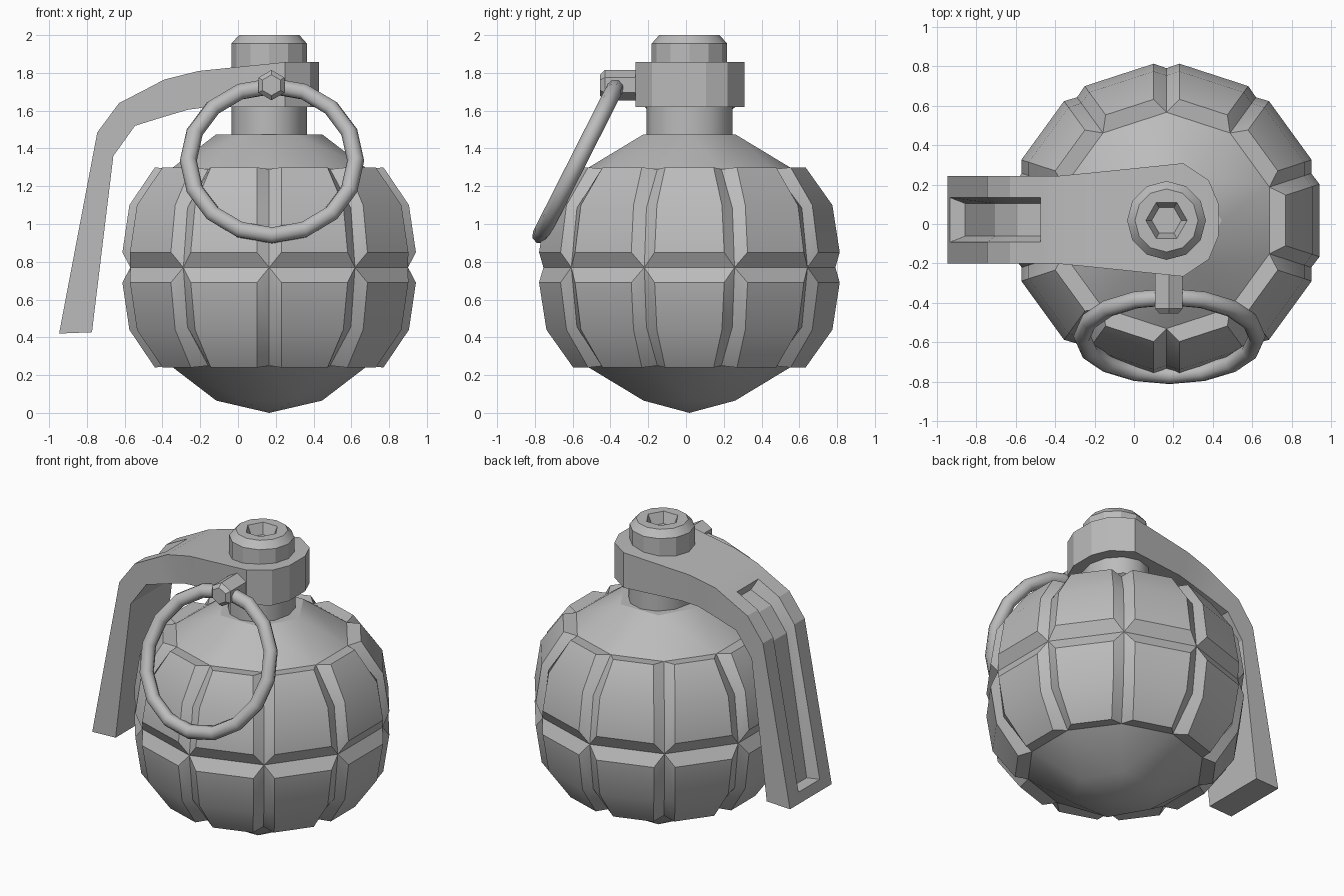
import bpy, bmesh, math
from mathutils import Vector

cube = bpy.data.objects.get("Cube")
if cube:
    bpy.data.objects.remove(cube, do_unlink=True)

CX, CY, MID = 0.165, 0.018, 0.77
metal = bpy.data.materials.new("grey_metal")
metal.use_nodes = True
GREY = (0.5, 0.5, 0.5, 1)
metal.diffuse_color = GREY
metal.node_tree.nodes["Principled BSDF"].inputs["Base Color"].default_value = GREY


def finish(bm, name, loc=(0, 0, 0), angle=30):
    """Clean a bmesh, turn it into a smooth-by-angle object."""
    bmesh.ops.remove_doubles(bm, verts=bm.verts, dist=0.0005)
    bmesh.ops.recalc_face_normals(bm, faces=bm.faces)
    mesh = bpy.data.meshes.new(name)
    bm.to_mesh(mesh)
    bm.free()
    mesh.materials.append(metal)
    ob = bpy.data.objects.new(name, mesh)
    ob.location = loc
    bpy.context.collection.objects.link(ob)
    bpy.ops.object.select_all(action='DESELECT')
    ob.select_set(True)
    bpy.context.view_layer.objects.active = ob
    bpy.ops.object.shade_smooth_by_angle(angle=math.radians(angle))
    return ob


def loft(bm, sections, caps=True):
    """Skin closed loops of equal length."""
    rings = [[bm.verts.new(p) for p in s] for s in sections]
    n = len(rings[0])
    for a, b in zip(rings, rings[1:]):
        for i in range(n):
            j = (i + 1) % n
            bm.faces.new((a[i], a[j], b[j], b[i]))
    if caps:
        bm.faces.new(rings[0])
        bm.faces.new(rings[-1])


def ring(n, rx, z, turn=0.0, ry=None):
    ry = ry or rx
    steps = [math.radians(turn) + math.tau * i / n for i in range(n)]
    return [Vector((rx * math.cos(a), ry * math.sin(a), z)) for a in steps]


# Body: ten sectors of raised panels separated by V grooves
SEG = 10
HALF = math.pi / SEG
GROOVE = 0.065
CORE = [(0.0, 0.735), (0.315, 0.70), (0.52, 0.522)]     # height from middle, apothem
PANEL = [(0.08, 0.777), (0.33, 0.74), (0.53, 0.605)]
bm = bmesh.new()
for s in range(SEG):
    a = math.tau * s / SEG
    out = Vector((math.cos(a), math.sin(a), 0))
    side = Vector((-math.sin(a), math.cos(a), 0))
    for flip in (1, -1):
        rows = []
        for (cz, ca), (pz, pa) in zip(CORE, PANEL):
            ct = ca * math.tan(HALF)
            pt = (pa * math.sin(HALF) - GROOVE) / math.cos(HALF)
            pts = ((-ct, ca, cz), (-pt, pa, pz), (pt, pa, pz), (ct, ca, cz))
            rows.append([bm.verts.new(out * r + side * t + Vector((0, 0, MID + flip * z)))
                         for t, r, z in pts])
        for lo, hi in zip(rows, rows[1:]):
            for i in range(3):
                bm.faces.new((lo[i], lo[i + 1], hi[i + 1], hi[i]))
        bm.faces.new(rows[0])
        bm.faces.new(rows[-1])
finish(bm, "segmented_body", (CX, CY, 0))

# Smooth shoulder and base closing the body
rim = CORE[-1][1] / math.cos(HALF)
for name, flip, tip in (("upper_shoulder", 1, []), ("lower_base", -1, [Vector((0, 0, 0))])):
    bm = bmesh.new()
    pts = ring(SEG, rim, MID + flip * CORE[-1][0], 18) + ring(6, 0.28, MID + flip * 0.705) + tip
    res = bmesh.ops.convex_hull(bm, input=[bm.verts.new(p) for p in pts])
    finish(bm, name, (CX, CY, 0))

# Neck
bm = bmesh.new()
loft(bm, [ring(12, 0.2, 1.45, 0, 0.227), ring(12, 0.2, 1.66, 0, 0.227)])
finish(bm, "neck", (CX, CY, 0), 40)

# Top cap with a hexagonal socket
bm = bmesh.new()
loft(bm, [ring(12, 0.2, 1.8), ring(12, 0.2, 1.955), ring(12, 0.16, 2.0),
          [p * Vector((1, 1, 0)).length / math.sqrt(2) for p in ring(12, 0.16, 2.0)]])
lid = max(bm.faces, key=lambda f: f.calc_center_median().z + len(f.verts))
bm.faces.remove(lid)


def hex12(r, z):
    """Hexagon with a point in the middle of every side."""
    corners = ring(6, r, z)
    return [p for i in range(6) for p in (corners[i], (corners[i] + corners[(i + 1) % 6]) / 2)]


loft(bm, [ring(12, 0.16, 2.0), hex12(0.105, 2.0), hex12(0.075, 1.93)], caps=False)
bm.faces.new([bm.verts.new(p) for p in hex12(0.075, 1.93)])
finish(bm, "cap_screw", (CX, CY, 0), 25)

# Safety lever: lofted stations (outer x, z, inner x, z, half width, channel depth)
STATIONS = [
    (-0.947, 0.42, -0.773, 0.427, 0.2225, 0),
    (-0.934, 0.49, -0.765, 0.495, 0.2225, 0),
    (-0.934, 0.49, -0.765, 0.495, 0.2225, 0.45),
    (-0.745, 1.485, -0.66, 1.36, 0.2225, 0.45),
    (-0.63, 1.64, -0.545, 1.52, 0.2225, 0.45),
    (-0.475, 1.72, -0.4, 1.565, 0.2225, 0.45),
    (-0.475, 1.72, -0.4, 1.565, 0.2225, 0),
    (-0.39, 1.765, -0.265, 1.605, 0.2225, 0),
    (-0.21, 1.81, -0.15, 1.62, 0.24, 0),
    (0.25, 1.857, 0.25, 1.62, 0.2875, 0),
    (0.38, 1.857, 0.38, 1.62, 0.2, 0),
    (0.428, 1.857, 0.428, 1.62, 0.085, 0),
]
sections = []
for ox, oz, ix, iz, w, d in STATIONS:
    o, i = Vector((ox, 0, oz)), Vector((ix, 0, iz))
    floor = o.lerp(i, d)
    slot = min(0.113, w * 0.9)
    base = slot - (0.03 if d else 0)
    row = ((i, -w), (i, w), (o, w), (o, slot), (floor, base),
           (floor, -base), (o, -slot), (o, -w))
    sections.append([p + Vector((0, y, 0)) for p, y in row])
bm = bmesh.new()
loft(bm, sections)
bmesh.ops.remove_doubles(bm, verts=bm.verts, dist=0.0005)
bmesh.ops.dissolve_degenerate(bm, edges=bm.edges, dist=0.0005)
finish(bm, "safety_lever", (0, 0.021, 0), 20)

# Hexagonal pin through the collar
bm = bmesh.new()
loft(bm, [ring(6, 0.08, 0, 90), ring(6, 0.08, 0.24, 90), ring(6, 0.055, 0.265, 90)])
pin = finish(bm, "pin", (0.177, -0.19, 1.735))
pin.rotation_euler.x = math.pi / 2

# Pull ring hanging from the pin
bpy.ops.mesh.primitive_torus_add(
    major_segments=16, minor_segments=8, major_radius=0.443, minor_radius=0.045,
    location=(0.18, -0.57, 1.335), rotation=(math.atan2(0.79, 0.4), 0, 0))
pull_ring = bpy.context.object
pull_ring.name = "pull_ring"
pull_ring.data.materials.append(metal)
bpy.ops.object.shade_smooth_by_angle(angle=math.radians(60))
